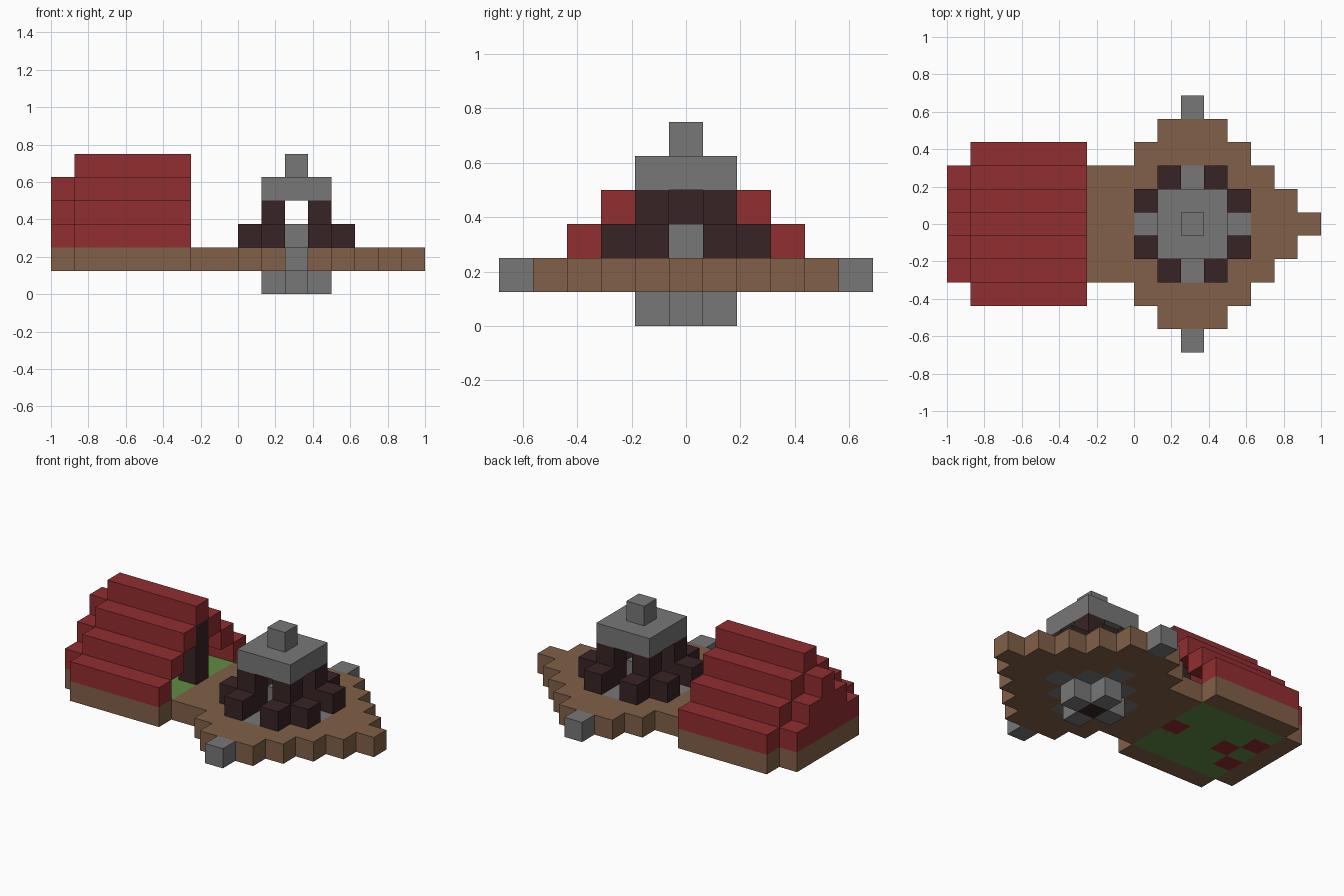
import bpy
import bmesh
from mathutils import Vector

if "Cube" in bpy.data.objects:
    bpy.data.objects.remove(bpy.data.objects["Cube"], do_unlink=True)

UNIT = 0.125  # edge of one building block


def linear(c):
    c /= 255
    return c / 12.92 if c <= 0.04045 else ((c + 0.055) / 1.055) ** 2.4


def make_material(name, rgb):
    mat = bpy.data.materials.new(name)
    mat.use_nodes = True
    color = (*[linear(c) for c in rgb], 1)
    mat.diffuse_color = color
    bsdf = mat.node_tree.nodes["Principled BSDF"]
    bsdf.inputs["Base Color"].default_value = color
    bsdf.inputs["Roughness"].default_value = 0.9
    return mat


red = make_material("red_cloth", (146, 46, 48))
brown = make_material("brown_earth", (129, 96, 72))
gray = make_material("gray_stone", (119, 119, 119))
dark = make_material("dark_wood", (56, 36, 38))
green = make_material("green_grass", (96, 140, 68))

parts = []     # (name, material, cells)
taken = set()  # every occupied block


def add_part(name, mat, cells):
    cells = set(cells) - taken
    taken.update(cells)
    parts.append((name, mat, cells))


def block(xs, half, z):
    """Blocks over a range of columns, reaching half blocks to either side of the middle."""
    return {(x, y, z) for x in xs for y in range(-half, half + 1)}


def mirrored(x, y, z, cx=10):
    """Four copies of a block around the shrine centre."""
    return {(cx + sx * x, sy * y, z) for sx in (-1, 1) for sy in (-1, 1)}


def plus(reach, z):
    return mirrored(reach, 0, z) | mirrored(0, reach, z)


TENT = range(1, 6)
SHRINE = range(9, 12)

# Shrine: stone basin, paving, wooden ring, pillars and stepped roof
add_part("basin_core", dark, {(10, 0, 0)})
add_part("basin", gray, plus(1, 0))
add_part("shrine_paving", gray, block(SHRINE, 1, 1) | plus(2, 1))
add_part("altar", gray, {(10, 0, 2)})
add_part("wooden_ring", dark, mirrored(2, 1, 2) | mirrored(1, 2, 2))
add_part("pillars", dark, mirrored(1, 1, 2) | mirrored(1, 1, 3))
add_part("shrine_roof", gray, block(SHRINE, 1, 4))
add_part("roof_finial", gray, {(10, 0, 5)})
add_part("side_stones", gray, mirrored(0, 5, 1))

# Tent: grass floor, patches, door post, stepped shell with an inset back wall
add_part("floor_patches", red, {(5, 0, 1), (2, 0, 1), (1, 1, 1), (1, -1, 1)})
add_part("grass_floor", green, block(TENT, 2, 1))
add_part("door_post", dark, {(5, 0, z) for z in range(2, 5)})
add_part("tent_cloth", red,
         {(x, s * (5 - z), z) for x in TENT for z in range(2, 6) for s in (-1, 1)})
add_part("tent_back", red, set().union(*[block([0], 4 - z, z) for z in range(2, 5)]))

# Earth platform: half width of each column, from the tent end to the tip
widths = [2] + [3] * 5 + [2, 2, 3, 4, 4, 4, 3, 2, 1, 0]
add_part("ground", brown, set().union(*[block([x], w, 1) for x, w in enumerate(widths)]))


def build(name, mat, cells):
    """Make one object from blocks, keeping only the faces open to the air."""
    bm = bmesh.new()
    for cell in sorted(cells):
        center = Vector(cell) + Vector((0.5, 0, 0.5))
        for axis in range(3):
            for sign in (-1, 1):
                n = Vector((0, 0, 0))
                n[axis] = sign
                if tuple(int(a + b) for a, b in zip(cell, n)) in taken:
                    continue
                u = Vector((0, 0, 0))
                u[(axis + 1) % 3] = 0.5
                v = n.cross(u)
                mid = center + n / 2
                corners = (mid - u - v, mid + u - v, mid + u + v, mid - u + v)
                bm.faces.new([bm.verts.new((p - Vector((8, 0, 0))) * UNIT) for p in corners])
    bmesh.ops.remove_doubles(bm, verts=bm.verts, dist=0.001)
    bmesh.ops.dissolve_limit(bm, angle_limit=0.01, verts=bm.verts, edges=bm.edges)
    mesh = bpy.data.meshes.new(name)
    bm.to_mesh(mesh)
    bm.free()
    mesh.materials.append(mat)
    bpy.context.scene.collection.objects.link(bpy.data.objects.new(name, mesh))


for part in parts:
    build(*part)
